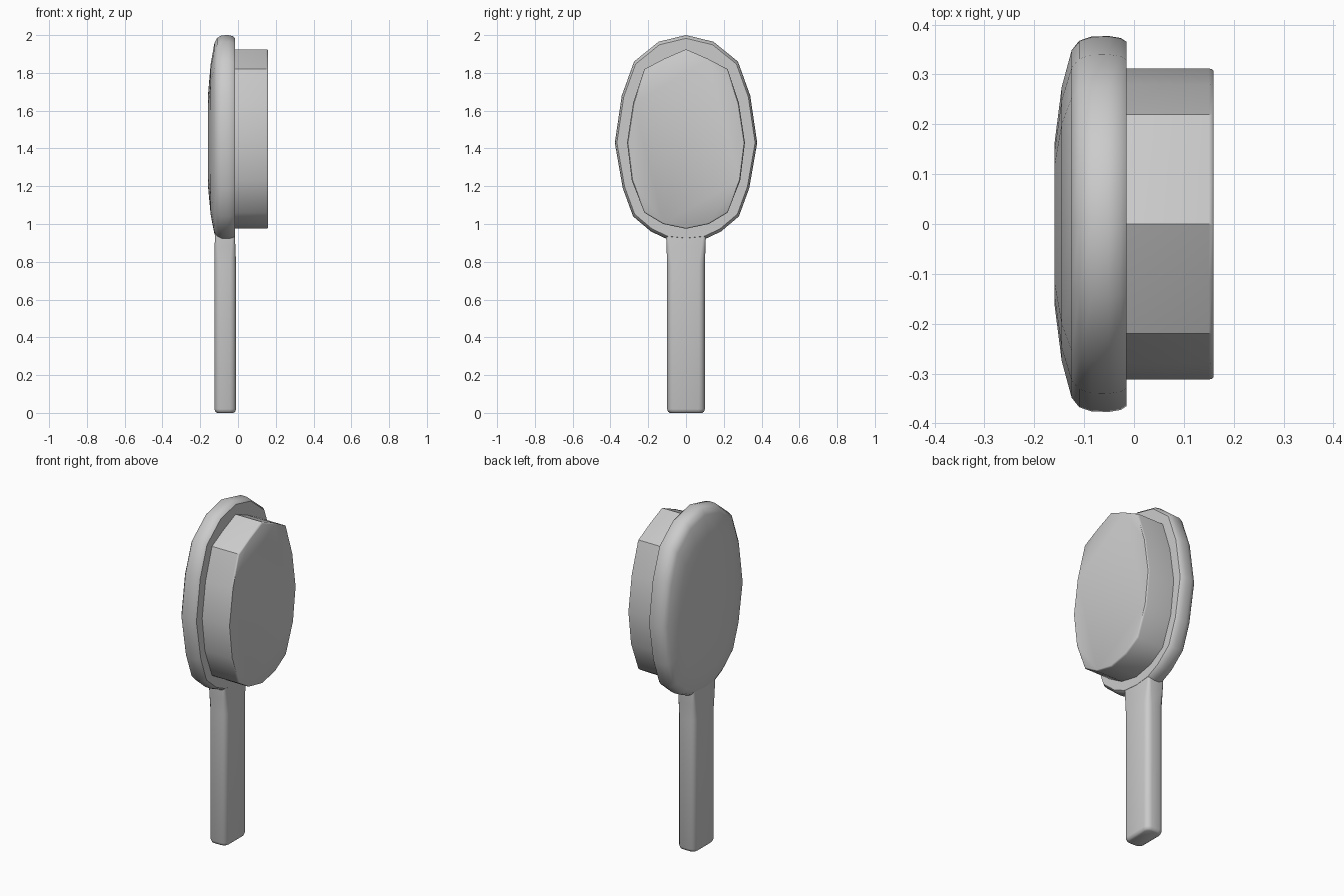
import bpy, math

if "Cube" in bpy.data.objects:
    bpy.data.objects.remove(bpy.data.objects["Cube"])

CENTRE_Z = 1.43


def loft(name, rings, angle=40):
    """Skin a stack of equal-length rings and cap both ends."""
    n = len(rings[0])
    verts = [p for r in rings for p in r]
    faces = [(a * n + i, a * n + (i + 1) % n, (a + 1) * n + (i + 1) % n, (a + 1) * n + i)
             for a in range(len(rings) - 1) for i in range(n)]
    faces += [tuple(reversed(range(n))), tuple(range(len(verts) - n, len(verts)))]
    me = bpy.data.meshes.new(name)
    me.from_pydata(verts, [], faces)
    me.update()
    ob = bpy.data.objects.new(name, me)
    bpy.context.collection.objects.link(ob)
    bpy.ops.object.select_all(action='DESELECT')
    bpy.context.view_layer.objects.active = ob
    ob.select_set(True)
    bpy.ops.object.mode_set(mode='EDIT')
    bpy.ops.mesh.select_all(action='SELECT')
    bpy.ops.mesh.normals_make_consistent(inside=False)
    bpy.ops.object.mode_set(mode='OBJECT')
    bpy.ops.object.shade_smooth_by_angle(angle=math.radians(angle))
    return ob


def mirrored(half):
    """Close a half outline (top to bottom, y >= 0) by mirroring it in y."""
    return half + [(-y, z) for y, z in reversed(half[1:-1])]


def ring(outline, x, s):
    return [(x, y * s, CENTRE_Z + (z - CENTRE_Z) * s) for y, z in outline]


# Head: faceted oval with a rounded rim and a domed back
head = mirrored([(0, 2.0), (0.145, 1.965), (0.275, 1.86), (0.34, 1.68), (0.377, 1.43),
                 (0.335, 1.19), (0.28, 1.04), (0.185, 0.96), (0.10, 0.92), (0, 0.91)])
head_profile = [(-0.16, 0.42), (-0.145, 0.73), (-0.125, 0.925), (-0.11, 0.975),
                (-0.085, 0.998), (-0.05, 1.0), (-0.027, 0.99), (-0.015, 0.97)]
loft("brush_head", [ring(head, x, s) for x, s in head_profile])

# Bristle block: smaller oval standing out of the head
pad = mirrored([(0, 1.925), (0.115, 1.875), (0.22, 1.82), (0.28, 1.64), (0.312, 1.43),
                (0.287, 1.23), (0.22, 1.06), (0.12, 1.0), (0, 0.975)])
loft("bristle_block", [ring(pad, x, s) for x, s in
                       [(-0.03, 1), (0.15, 1), (0.157, 0.995), (0.16, 0.985)]])


# Handle: rounded bar whose edges sharpen at the neck
def bar_ring(z, hw, x0, x1, r):
    pts = []
    for cx, cy, start in ((x1 - r, hw - r, 0), (x0 + r, hw - r, 90),
                          (x0 + r, r - hw, 180), (x1 - r, r - hw, 270)):
        for k in range(4):
            a = math.radians(start + 30 * k)
            pts.append((cx + r * math.cos(a), cy + r * math.sin(a), z))
    return pts


loft("handle", [bar_ring(0.0, 0.085, -0.11, -0.025, 0.025),
                bar_ring(0.006, 0.095, -0.12, -0.015, 0.03),
                bar_ring(0.02, 0.10, -0.125, -0.01, 0.032),
                bar_ring(0.78, 0.10, -0.125, -0.01, 0.032),
                bar_ring(0.88, 0.103, -0.124, -0.014, 0.02),
                bar_ring(0.93, 0.105, -0.122, -0.016, 0.014),
                bar_ring(0.99, 0.105, -0.118, -0.02, 0.014)])
